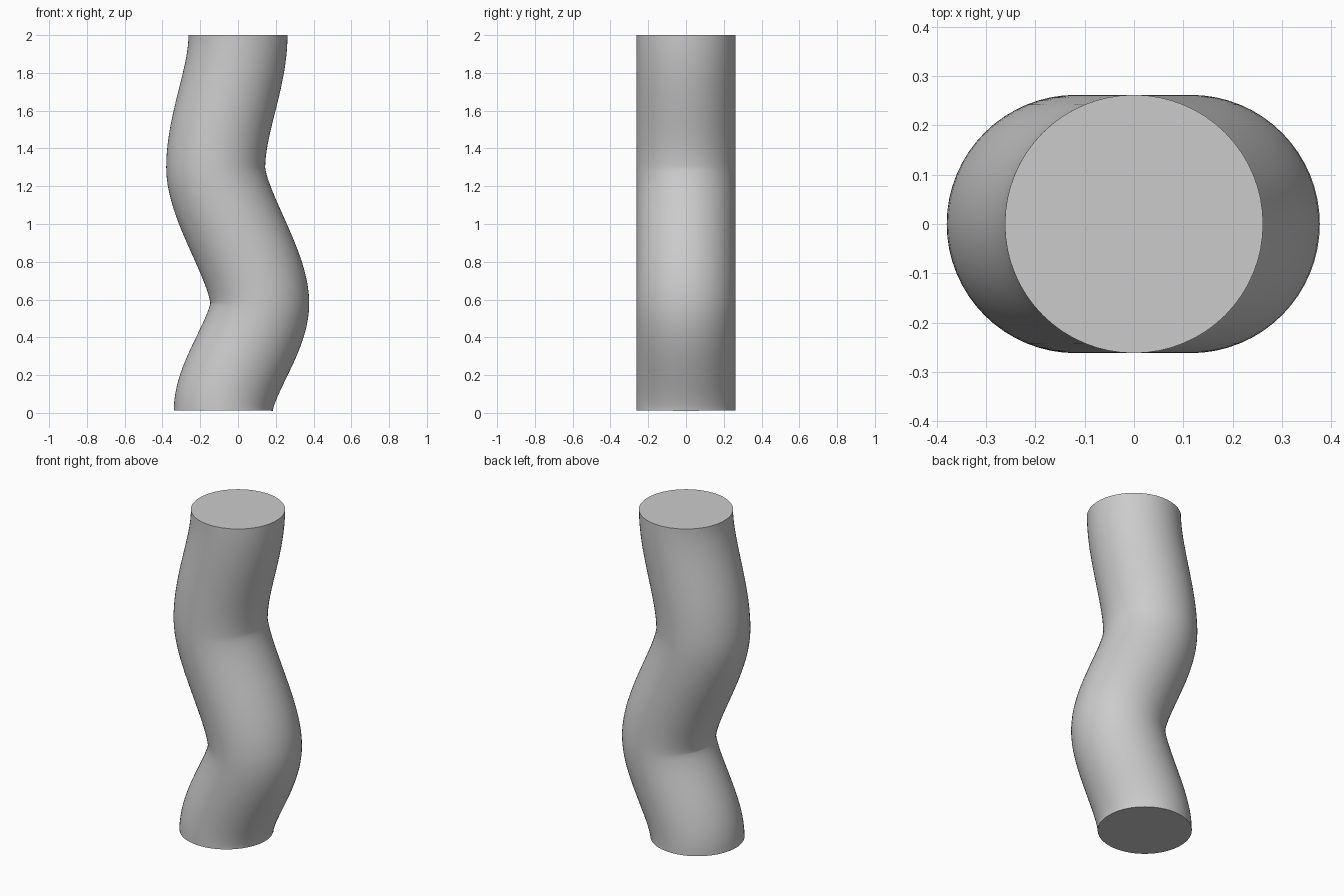
import bpy, bmesh, math
from mathutils import Vector

if "Cube" in bpy.data.objects:
    bpy.data.objects.remove(bpy.data.objects["Cube"])

RADIUS, SIDES, STEPS = 0.262, 64, 24

# S-shaped centre line in the xz plane: (x, z) bends and vertical handle lengths
bends = [(-0.078, 0.012), (0.115, 0.58), (-0.118, 1.30), (0.0, 2.0)]
handles = [0.17, 0.20, 0.23]


def bezier(a, b, h, t):
    """Point and direction on a span that is vertical at both ends."""
    p = [Vector(a), Vector(a) + Vector((0, h)), Vector(b) - Vector((0, h)), Vector(b)]
    s = 1 - t
    pos = s**3 * p[0] + 3*s*s*t * p[1] + 3*s*t*t * p[2] + t**3 * p[3]
    tan = s*s * (p[1] - p[0]) + 2*s*t * (p[2] - p[1]) + t*t * (p[3] - p[2])
    return pos, tan.normalized()


# Bent pipe: round sections square to the path, mitred at each inner bend
bm = bmesh.new()
rings = []
for i, h in enumerate(handles):
    a, b = bends[i], bends[i + 1]
    low = 0.0 if i == 0 else a[1]
    for k in range(0 if i == 0 else 1, STEPS + 1):
        pos, tan = bezier(a, b, h, k / STEPS)
        ring = []
        for j in range(SIDES):
            ang = 2 * math.pi * j / SIDES
            c = RADIUS * math.cos(ang)
            z = min(max(pos.y - c * tan.x, low), b[1])
            ring.append(bm.verts.new((pos.x + c * tan.y, RADIUS * math.sin(ang), z)))
        rings.append(ring)
for r0, r1 in zip(rings, rings[1:]):
    for j in range(SIDES):
        n = (j + 1) % SIDES
        bm.faces.new((r0[j], r0[n], r1[n], r1[j]))

# Flat end caps
bm.faces.new(rings[0][::-1])
bm.faces.new(rings[-1])
bmesh.ops.remove_doubles(bm, verts=bm.verts, dist=0.0005)
bmesh.ops.recalc_face_normals(bm, faces=bm.faces)

mesh = bpy.data.meshes.new("bent_pipe")
bm.to_mesh(mesh)
bm.free()
pipe = bpy.data.objects.new("bent_pipe", mesh)
bpy.context.collection.objects.link(pipe)
bpy.context.view_layer.objects.active = pipe
pipe.select_set(True)
bpy.ops.object.shade_smooth_by_angle(angle=math.radians(35))
